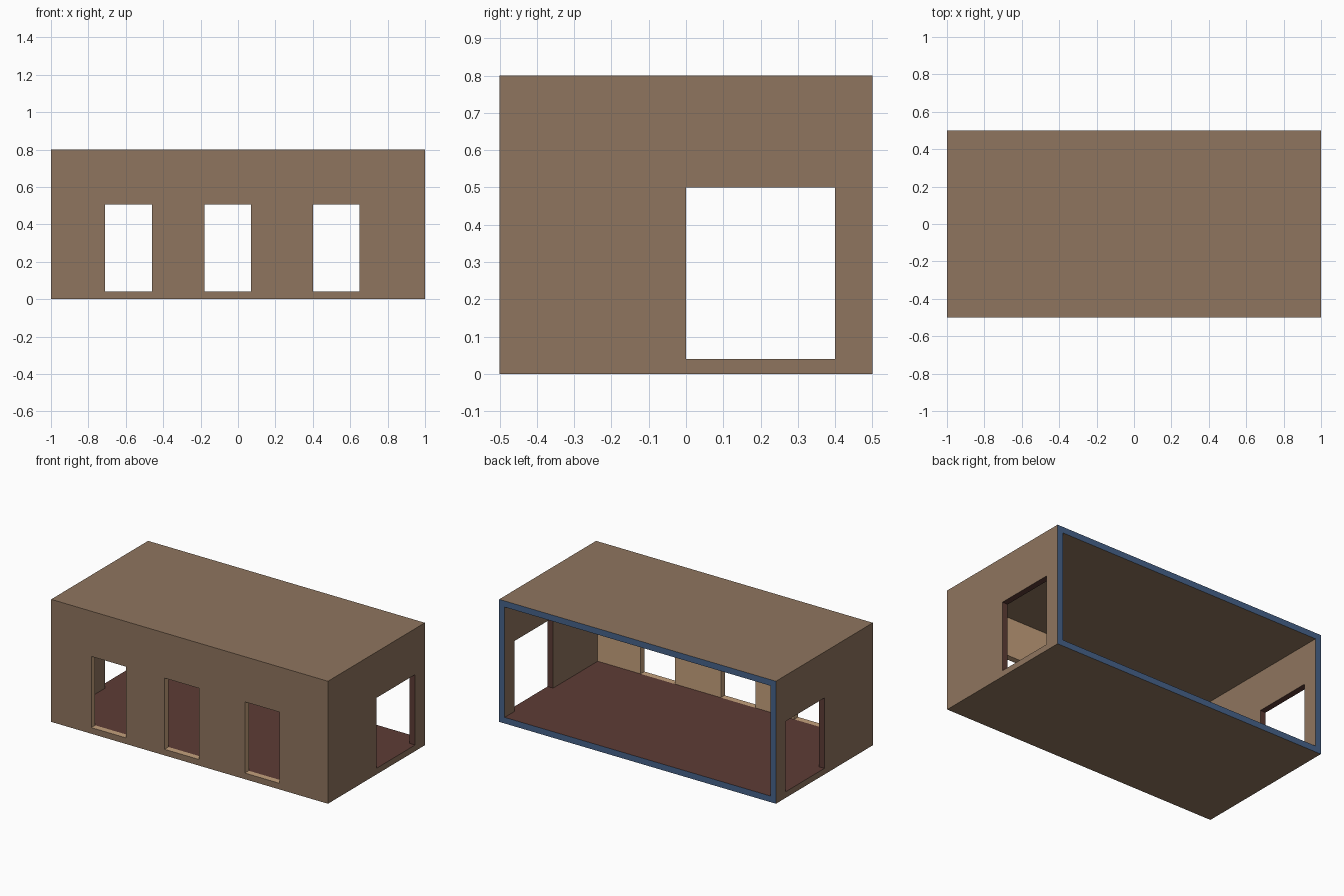
import bpy, bmesh

if "Cube" in bpy.data.objects:
    bpy.data.objects.remove(bpy.data.objects["Cube"])

T = 0.04                                   # wall thickness
X, Y, H = 1.0, 0.5, 0.80                   # half width, half depth, height
WINDOWS = [(-0.71, -0.46), (-0.18, 0.07), (0.40, 0.65)]
WIN_TOP, DOOR, DOOR_TOP = 0.505, (0.0, 0.4), 0.50


def material(name, rgb):
    m = bpy.data.materials.new(name)
    m.diffuse_color = (*rgb, 1)
    m.use_nodes = True
    m.node_tree.nodes["Principled BSDF"].inputs["Base Color"].default_value = m.diffuse_color
    return m


MATS = [material("brown wall", (0.275, 0.178, 0.113)),
        material("tan plaster", (0.555, 0.355, 0.205)),
        material("dark red floor", (0.11, 0.045, 0.036)),
        material("blue rim", (0.061, 0.125, 0.254))]
BROWN, TAN, RED, BLUE = range(4)

# Grid lines that every wall and opening edge sits on
xs = sorted([-X, -X + T, X - T, X] + [v for w in WINDOWS for v in w])
ys = [-Y, -Y + T, DOOR[0], DOOR[1], Y]
zs = [0, T, DOOR_TOP, WIN_TOP, H - T, H]


def solid(c):
    """True where a point is inside the material of the shell."""
    x, y, z = c
    if abs(x) > X or abs(y) > Y or not 0 < z < H:
        return False
    if z < T or z > H - T:                 # floor and roof slabs
        return True
    if abs(x) > X - T:                     # side walls with a doorway each
        return not (DOOR[0] < y < DOOR[1] and z < DOOR_TOP)
    if y < -Y + T:                         # front wall with three windows
        return not (z < WIN_TOP and any(a < x < b for a, b in WINDOWS))
    return False                           # room, open at the back


def colour(c, n):
    """Pick a material from the face position and direction."""
    x, y, z = c
    e = 1e-4
    if y > Y - e:
        return BLUE                        # open rim
    if abs(x) > X - e or y < -Y + e or z < e or z > H - e:
        return BROWN                       # outside
    if abs(x) > X - T + e:
        return RED                         # doorway reveals
    if y < -Y + T + e:
        return TAN                         # window reveals, inner front wall
    return RED if n[2] > 0.5 else BROWN    # floor; other inner faces


# Shell: a face wherever solid meets empty
bm = bmesh.new()
grid = (xs, ys, zs)
verts = {}


def vert(p):
    key = tuple(round(v, 4) for v in p)
    if key not in verts:
        verts[key] = bm.verts.new(key)
    return verts[key]


for axis in range(3):
    u, v = (axis + 1) % 3, (axis + 2) % 3
    for p in grid[axis]:
        for u0, u1 in zip(grid[u], grid[u][1:]):
            for v0, v1 in zip(grid[v], grid[v][1:]):
                def point(a, b, c):
                    q = [0, 0, 0]
                    q[axis], q[u], q[v] = a, b, c
                    return q
                mu, mv = (u0 + u1) / 2, (v0 + v1) / 2
                below = solid(point(p - 0.001, mu, mv))
                if below == solid(point(p + 0.001, mu, mv)):
                    continue
                loop = [point(p, u0, v0), point(p, u1, v0),
                        point(p, u1, v1), point(p, u0, v1)]
                if not below:
                    loop.reverse()
                face = bm.faces.new([vert(q) for q in loop])
                face.material_index = colour(
                    point(p, mu, mv), point(1 if below else -1, 0, 0))

mesh = bpy.data.meshes.new("room_shell")
bm.to_mesh(mesh)
bm.free()
for m in MATS:
    mesh.materials.append(m)
bpy.context.collection.objects.link(bpy.data.objects.new("room_shell", mesh))
